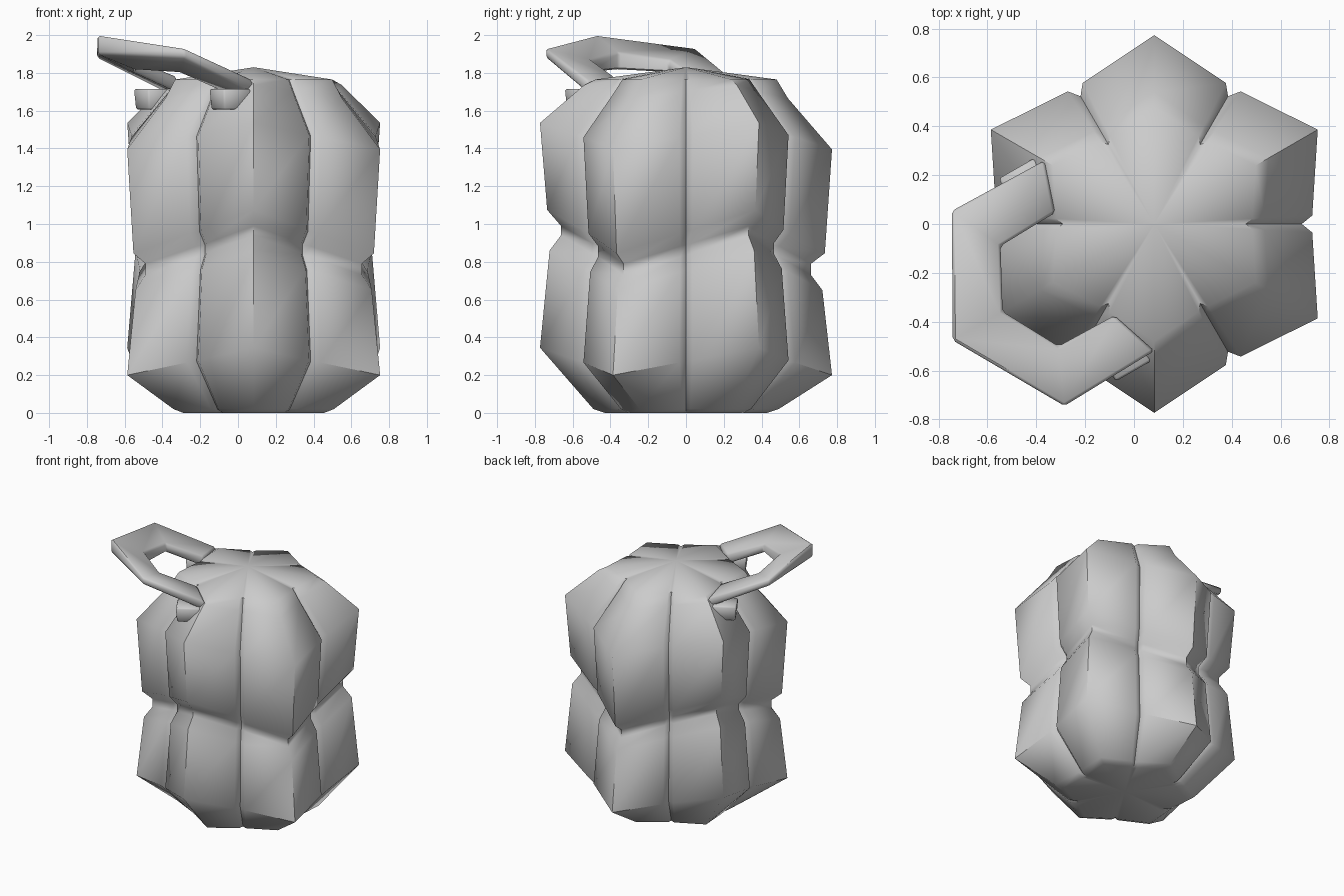
import bpy, bmesh, math

if "Cube" in bpy.data.objects:
    bpy.data.objects.remove(bpy.data.objects["Cube"])

CX = 0.083                      # body axis in x
grey = bpy.data.materials.new("plain_grey")
grey.diffuse_color = (0.6, 0.6, 0.6, 1)
grey.use_nodes = True
grey.node_tree.nodes["Principled BSDF"].inputs["Base Color"].default_value = grey.diffuse_color


def finish(name, bm, angle=50, bevel=0):
    bmesh.ops.recalc_face_normals(bm, faces=bm.faces)
    me = bpy.data.meshes.new(name)
    bm.to_mesh(me)
    bm.free()
    me.materials.append(grey)
    ob = bpy.data.objects.new(name, me)
    bpy.context.collection.objects.link(ob)
    bpy.ops.object.select_all(action='DESELECT')
    ob.select_set(True)
    bpy.context.view_layer.objects.active = ob
    if bevel:
        mod = ob.modifiers.new("soft_edges", 'BEVEL')
        mod.width = bevel
        mod.segments = 1
        mod.angle_limit = math.radians(40)
        bpy.ops.object.modifier_apply(modifier=mod.name)
    bpy.ops.object.shade_smooth_by_angle(angle=math.radians(angle))
    return ob


# Body: hexagonal rings with a notch in each side; corners alternate high and low
# (corner radius, z at high corners, z at low corners)
RINGS = [(0.43, 0.0, 0.0), (0.49, 0.02, 0.02), (0.773, 0.345, 0.20),
         (0.722, 0.86, 0.65), (0.662, 0.94, 0.73), (0.662, 0.99, 0.79),
         (0.735, 1.075, 0.845), (0.773, 1.535, 1.395),
         (0.54, 1.735, 1.665), (0.48, 1.765, 1.765)]


def body_ring(bm, r, high, low):
    """Corner, lip, valley, lip for every 60 degree sector."""
    s = r / 0.773
    lip_r = math.hypot(0.647, 0.035) * s
    lip_a = math.atan2(0.035, 0.647)
    verts = []
    for k in range(6):
        a = math.radians(-90 + 60 * k)
        z0, z1 = (high, low) if k % 2 == 0 else (low, high)
        mid = a + math.radians(30)
        for ang, rad, t in ((a, r, 0), (mid - lip_a, lip_r, 0.46),
                            (mid, 0.604 * s, 0.5), (mid + lip_a, lip_r, 0.54)):
            verts.append(bm.verts.new((CX + rad * math.cos(ang), rad * math.sin(ang),
                                       z0 + (z1 - z0) * t)))
    return verts


bm = bmesh.new()
rings = [body_ring(bm, *spec) for spec in RINGS]
for lower, upper in zip(rings, rings[1:]):
    for i in range(24):
        j = (i + 1) % 24
        bm.faces.new((lower[i], lower[j], upper[j], upper[i]))
for ring, z in ((rings[0], 0.01), (rings[-1], 1.83)):
    tip = bm.verts.new((CX, 0, z))
    for i in range(24):
        bm.faces.new((ring[i], ring[(i + 1) % 24], tip))
finish("body", bm)


# Handle frame: d points outward at 210 degrees, n runs sideways
def to_world(d, n, z):
    return (CX - 0.866 * d + 0.5 * n, -0.5 * d - 0.866 * n, z)


# Handle: bent strip, mirrored about its middle
# (outer d, outer n, outer top z, outer bottom z, inner d, inner n, inner top z, inner bottom z)
HALF = [(0.26, 0.45, 1.76, 1.69, 0.329, 0.243, 1.78, 1.70),
        (0.691, 0.461, 1.93, 1.88, 0.59, 0.237, 1.87, 1.80)]
MIDDLE = (0.953, 0, 2.0, 1.90, 0.717, 0, 1.91, 1.815)
flip = [(a, -b, c, d, e, -f, g, h) for a, b, c, d, e, f, g, h in reversed(HALF)]
bm = bmesh.new()
sections = []
for od, on, ot, ob_, idd, inn, it, ib in HALF + [MIDDLE] + flip:
    sections.append([bm.verts.new(to_world(*p)) for p in
                     ((od, on, ot), (od, on, ob_), (idd, inn, ib), (idd, inn, it))])
for a, b in zip(sections, sections[1:]):
    for i in range(4):
        j = (i + 1) % 4
        bm.faces.new((a[i], a[j], b[j], b[i]))
bm.faces.new(sections[0])
bm.faces.new(sections[-1])
finish("handle", bm, 50, 0.012)

# Handle feet: small blocks sunk into the body under each end
for side, name in ((1, "handle_foot_front"), (-1, "handle_foot_back")):
    bm = bmesh.new()
    bmesh.ops.create_cube(bm, size=1)
    for v in bm.verts:
        x, y, z = v.co
        taper = 0.9 if z < 0 else 1.0
        v.co = to_world(0.375 + 0.17 * x * taper,
                        side * (0.40 + 0.16 * y * taper), 1.66 + 0.11 * z)
    finish(name, bm, 50, 0.01)
